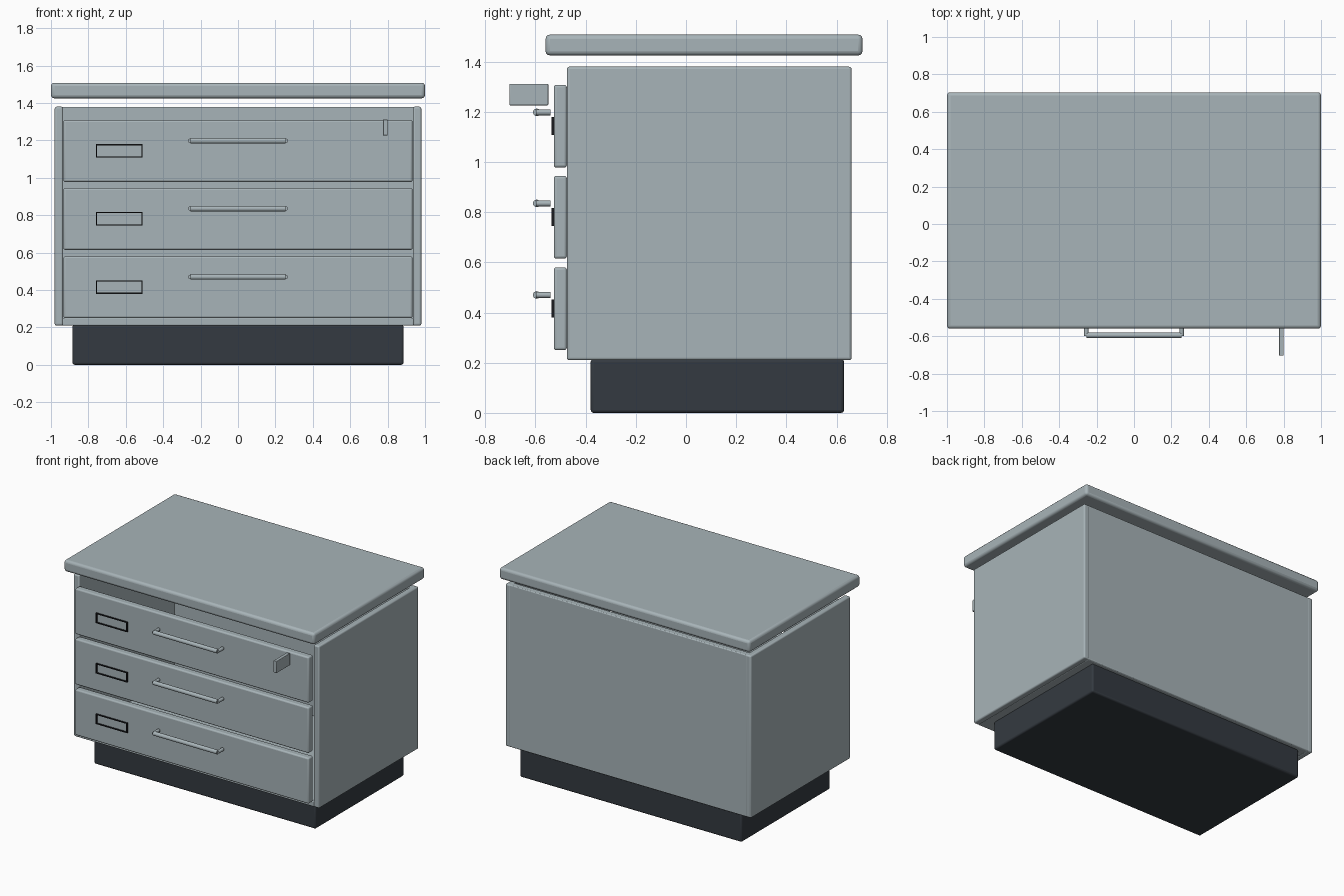
import bpy, bmesh, math
from mathutils import Matrix

if "Cube" in bpy.data.objects:
    bpy.data.objects.remove(bpy.data.objects["Cube"])


def make_mat(name, rgb):
    m = bpy.data.materials.new(name)
    m.diffuse_color = (*rgb, 1)
    m.use_nodes = True
    m.node_tree.nodes["Principled BSDF"].inputs["Base Color"].default_value = m.diffuse_color
    return m


GREY = make_mat("grey_paint", (0.39, 0.455, 0.48))
DARK = make_mat("dark_plinth", (0.034, 0.042, 0.052))
BLACK = make_mat("black_frame", (0.010, 0.011, 0.013))


def finish(name, bm, mat, bevel=0, segments=3):
    me = bpy.data.meshes.new(name)
    bm.to_mesh(me)
    bm.free()
    me.materials.append(mat)
    ob = bpy.data.objects.new(name, me)
    bpy.context.collection.objects.link(ob)
    if bevel:
        mod = ob.modifiers.new("rounded_edges", 'BEVEL')
        mod.width, mod.segments = bevel, segments
    bpy.context.view_layer.objects.active = ob
    ob.select_set(True)
    bpy.ops.object.shade_smooth_by_angle(angle=math.radians(35))
    ob.select_set(False)
    return ob


def add_box(bm, x, y, z):
    size = [b - a for a, b in (x, y, z)]
    mid = [(a + b) / 2 for a, b in (x, y, z)]
    bmesh.ops.create_cube(bm, size=1, matrix=Matrix.Translation(mid) @ Matrix.Diagonal((*size, 1)))


def box(name, x, y, z, mat=GREY, bevel=0.01):
    bm = bmesh.new()
    add_box(bm, x, y, z)
    return finish(name, bm, mat, bevel)


def add_rod(bm, centre, radius, length, axis):
    turn = Matrix.Rotation(math.pi / 2, 4, 'Y' if axis == 'X' else 'X')
    bmesh.ops.create_cone(bm, cap_ends=True, segments=20, radius1=radius, radius2=radius,
                          depth=length, matrix=Matrix.Translation(centre) @ turn)


# Plinth and worktop
box("plinth", (-0.885, 0.885), (-0.38, 0.63), (0, 0.215), DARK, 0.012)
box("worktop", (-1, 1), (-0.56, 0.704), (1.425, 1.508), GREY, 0.018)

# Open-topped carcass
for side, a, b in (("left", -0.98, -0.935), ("right", 0.935, 0.98)):
    box(side + "_side", (a, b), (-0.475, 0.66), (0.21, 1.38))
box("back_panel", (-0.97, 0.97), (0.613, 0.659), (0.211, 1.379), GREY, 0.006)
box("bottom_panel", (-0.94, 0.94), (-0.473, 0.655), (0.21, 0.25), GREY, 0.006)

# Three drawers, each with label frame and bar handle
for i, z in enumerate((0.25, 0.615, 0.978)):
    n = str(i + 1)
    box("drawer_front_" + n, (-0.933, 0.933), (-0.527, -0.475), (z, z + 0.33))

    # Thin hollow label frame
    bm = bmesh.new()
    x0, x1, z0, z1, t = -0.76, -0.51, z + 0.13, z + 0.202, 0.006
    y = (-0.537, -0.526)
    add_box(bm, (x0, x1), y, (z0, z0 + t))
    add_box(bm, (x0, x1), y, (z1 - t, z1))
    add_box(bm, (x0, x0 + t), y, (z0 + t, z1 - t))
    add_box(bm, (x1 - t, x1), y, (z0 + t, z1 - t))
    finish("label_frame_" + n, bm, BLACK)

    # Bar handle on two short posts
    bm = bmesh.new()
    hz = z + 0.22
    add_rod(bm, (0, -0.595, hz), 0.015, 0.51, 'X')
    for s in (-1, 1):
        add_rod(bm, (s * 0.255, -0.569, hz), 0.012, 0.058, 'Y')
    finish("handle_" + n, bm, GREY)

# Key plate on the top drawer
box("lock_key", (0.775, 0.80), (-0.704, -0.549), (1.226, 1.312), GREY, 0.004)
